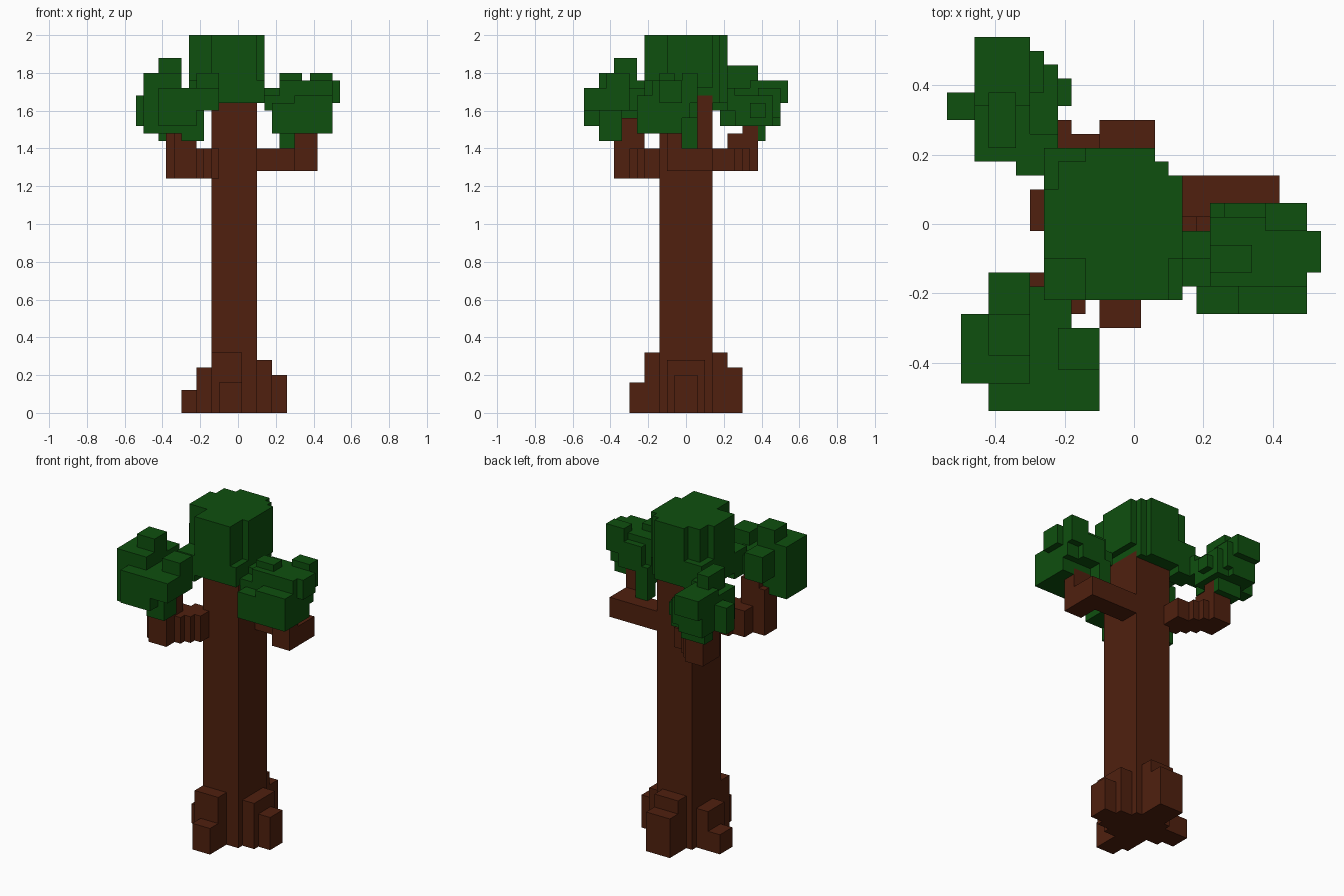
import bpy, bmesh, math

V = 0.04  # edge of one block


def material(name, rgb):
    m = bpy.data.materials.new(name)
    m.diffuse_color = (*rgb, 1)
    return m


bark = material("bark brown", (0.080, 0.0145, 0.0045))
leaf = material("leaf green", (0.0045, 0.080, 0.0045))


def cells(boxes):
    """Set of grid cells filled by boxes (x0, x1, y0, y1, z0, z1)."""
    out = set()
    for x0, x1, y0, y1, z0, z1 in boxes:
        r = [range(round((a + o) / V), round((b + o) / V))
             for a, b, o in ((x0, x1, .02), (y0, y1, .02), (z0, z1, 0))]
        out |= {(i, j, k) for i in r[0] for j in r[1] for k in r[2]}
    return out


def build(name, own, solid, mat):
    """Outer skin of a set of cells, with flat areas merged."""
    bm = bmesh.new()
    verts = {}

    def vert(p):
        if p not in verts:
            verts[p] = bm.verts.new((p[0] * V - .02, p[1] * V - .02, p[2] * V))
        return verts[p]

    for c in sorted(own):
        for ax in range(3):
            for s in (0, 1):
                n = list(c)
                n[ax] += 2 * s - 1
                if tuple(n) in solid:
                    continue
                u, w = (ax + 1) % 3, (ax + 2) % 3
                quad = []
                for du, dw in ((0, 0), (1, 0), (1, 1), (0, 1)):
                    p = list(c)
                    p[ax] += s
                    p[u] += du
                    p[w] += dw
                    quad.append(vert(tuple(p)))
                bm.faces.new(quad if s else quad[::-1])
    bmesh.ops.dissolve_limit(bm, angle_limit=math.radians(1),
                             verts=bm.verts, edges=bm.edges)
    me = bpy.data.meshes.new(name)
    bm.to_mesh(me)
    bm.free()
    me.materials.append(mat)
    bpy.context.collection.objects.link(bpy.data.objects.new(name, me))


parts = {}
# trunk
parts["trunk"] = bark, [(-.14, .10, -.14, .14, 0, 1.68)]
# stepped roots on four sides
parts["roots"] = bark, [
    (-.14, .02, -.22, -.14, 0, .32), (-.10, .02, -.30, -.22, 0, .16),
    (-.10, .06, .14, .22, 0, .32), (-.10, .06, .22, .30, 0, .24),
    (.10, .18, -.10, .10, 0, .28), (.18, .26, -.06, .06, 0, .20),
    (-.22, -.14, -.06, .10, 0, .24), (-.30, -.22, -.02, .10, 0, .12)]
# branches
parts["right_branch"] = bark, [
    (.10, .42, .02, .14, 1.28, 1.40), (.30, .42, -.10, .14, 1.28, 1.40),
    (.30, .42, -.10, -.02, 1.40, 1.52)]
parts["front_left_branch"] = bark, [
    (-.22, -.10, -.22, -.10, 1.24, 1.40), (-.26, -.14, -.26, -.14, 1.24, 1.40),
    (-.30, -.18, -.30, -.14, 1.24, 1.40), (-.38, -.26, -.34, -.22, 1.24, 1.52),
    (-.34, -.22, -.38, -.22, 1.24, 1.56)]
parts["back_left_branch"] = bark, [
    (-.22, -.10, .10, .26, 1.28, 1.40), (-.26, -.18, .14, .30, 1.28, 1.40),
    (-.30, -.22, .18, .34, 1.28, 1.40), (-.38, -.26, .22, .38, 1.28, 1.48),
    (-.38, -.26, .30, .38, 1.48, 1.56)]
# main crown
parts["crown_leaves"] = leaf, [
    (-.26, .06, -.06, .10, 1.64, 2.0), (-.22, .10, -.10, .18, 1.64, 2.0),
    (-.26, -.14, -.10, -.06, 1.64, 2.0),
    (-.14, .10, -.22, .18, 1.64, 2.0), (-.14, .06, .14, .22, 1.64, 2.0),
    (.06, .14, -.10, .14, 1.72, 2.0),
    (.10, .14, -.22, -.10, 1.64, 1.76),
    (-.26, -.14, -.22, -.10, 1.60, 1.76),
    (-.26, -.14, .10, .22, 1.60, 1.80)]
# right leaves
parts["right_leaves"] = leaf, [
    (.22, .50, -.18, .02, 1.56, 1.76), (.22, .34, -.14, -.06, 1.72, 1.80),
    (.38, .50, -.02, .06, 1.64, 1.80), (.26, .42, -.02, .06, 1.56, 1.72),
    (.42, .54, -.14, -.02, 1.64, 1.76), (.18, .30, -.26, -.10, 1.48, 1.64),
    (.30, .50, -.26, -.06, 1.48, 1.68), (.30, .50, -.10, -.02, 1.48, 1.60),
    (.22, .30, -.02, .06, 1.40, 1.60), (.22, .30, -.10, .02, 1.48, 1.60),
    (.14, .22, -.10, -.02, 1.64, 1.72), (.14, .22, -.18, -.10, 1.60, 1.68)]
# front left leaves
parts["front_left_leaves"] = leaf, [
    (-.50, -.30, -.46, -.26, 1.48, 1.80), (-.42, -.30, -.38, -.26, 1.76, 1.88),
    (-.42, -.22, -.54, -.34, 1.52, 1.72), (-.22, -.10, -.54, -.42, 1.60, 1.72),
    (-.22, -.10, -.42, -.30, 1.60, 1.80), (-.30, -.18, -.46, -.34, 1.44, 1.68),
    (-.42, -.30, -.26, -.14, 1.60, 1.76), (-.30, -.18, -.34, -.18, 1.60, 1.72)]
# back left leaves
parts["back_left_leaves"] = leaf, [
    (-.46, -.30, .34, .54, 1.64, 1.76), (-.46, -.30, .30, .50, 1.52, 1.68),
    (-.46, -.30, .18, .34, 1.52, 1.72), (-.42, -.34, .22, .38, 1.72, 1.84),
    (-.54, -.46, .30, .38, 1.52, 1.68), (-.42, -.26, .34, .42, 1.44, 1.56),
    (-.34, -.26, .38, .50, 1.56, 1.72), (-.30, -.22, .26, .46, 1.52, 1.68),
    (-.22, -.18, .34, .42, 1.56, 1.64), (-.34, -.22, .14, .26, 1.60, 1.72)]

taken = set()
grids = {}
for name, (mat, boxes) in parts.items():
    grids[name] = cells(boxes) - taken
    taken |= grids[name]
for name, own in grids.items():
    build(name, own, taken, parts[name][0])
